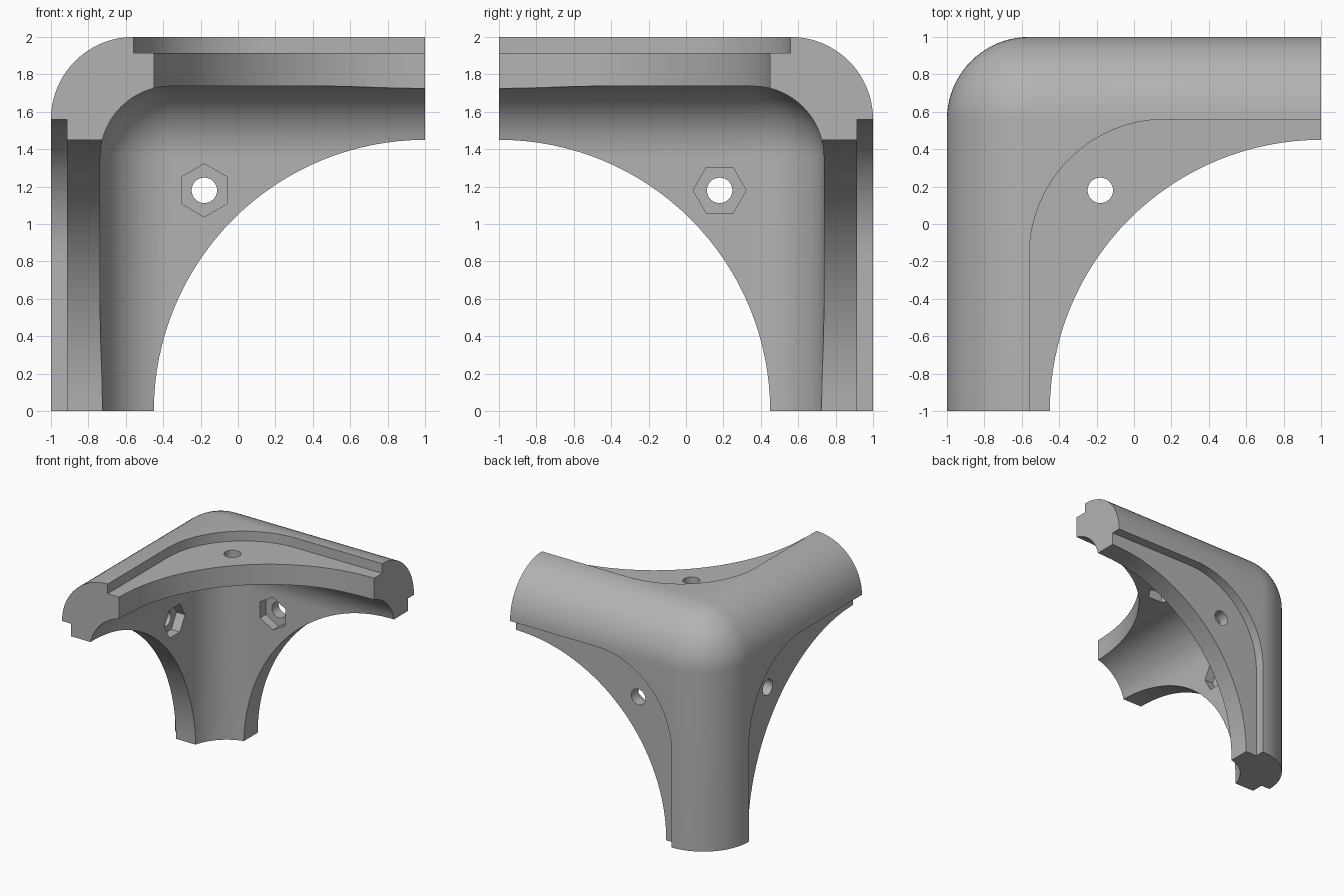
import bpy, bmesh
from math import cos, sin, pi, radians
from mathutils import Matrix, Vector

if "Cube" in bpy.data.objects:
    bpy.data.objects.remove(bpy.data.objects["Cube"], do_unlink=True)

# Plain grey plastic
grey = bpy.data.materials.new("grey plastic")
grey.use_nodes = True
grey.diffuse_color = (0.45, 0.45, 0.45, 1)
grey.node_tree.nodes["Principled BSDF"].inputs["Base Color"].default_value = grey.diffuse_color

# Working space: outer corner at the origin, legs along the positive axes
SIZE = 2.0
CYCLE = Matrix(((0, 0, 1), (1, 0, 0), (0, 1, 0))).to_4x4()
TURNS = [Matrix.Identity(4), CYCLE, CYCLE @ CYCLE]


def make_object(name, bm):
    bmesh.ops.recalc_face_normals(bm, faces=bm.faces)
    mesh = bpy.data.meshes.new(name)
    bm.to_mesh(mesh)
    bm.free()
    mesh.materials.append(grey)
    obj = bpy.data.objects.new(name, mesh)
    bpy.context.collection.objects.link(obj)
    return obj


def rounded_corner_box(name, start, end, radius):
    """Box whose three edges meeting at the low corner are rounded."""
    bm = bmesh.new()
    bmesh.ops.create_cube(bm, size=end - start)
    mid = (start + end) / 2
    bmesh.ops.translate(bm, verts=bm.verts, vec=(mid, mid, mid))
    corner = min(bm.verts, key=lambda v: sum(v.co))
    bmesh.ops.bevel(bm, geom=list(corner.link_edges), offset=radius, segments=20,
                    profile=0.5, affect='EDGES')
    return make_object(name, bm)


def prism(name, outline, low, high, turn):
    bm = bmesh.new()
    face = bm.faces.new([bm.verts.new((a, b, low)) for a, b in outline])
    new = bmesh.ops.extrude_face_region(bm, geom=[face])["geom"]
    bmesh.ops.translate(bm, vec=(0, 0, high - low),
                        verts=[g for g in new if isinstance(g, bmesh.types.BMVert)])
    bm.transform(turn)
    return make_object(name, bm)


def arc(centre, radius, start, sweep, count):
    return [(centre + radius * cos(start + sweep * i / count),
             centre + radius * sin(start + sweep * i / count)) for i in range(count + 1)]


def circle(centre, radius, count):
    return arc(centre, radius, 0, 2 * pi, count)[:-1]


def cut(target, cutter):
    cutter.hide_render = True
    mod = target.modifiers.new("cut", 'BOOLEAN')
    mod.operation, mod.solver, mod.object = 'DIFFERENCE', 'EXACT', cutter
    bpy.context.view_layer.objects.active = target
    bpy.ops.object.modifier_apply(modifier=mod.name)
    bpy.data.objects.remove(cutter, do_unlink=True)


# Rounded outer corner, hollowed from the inside
bracket = rounded_corner_box("corner_bracket", 0, SIZE, 0.44)
cut(bracket, rounded_corner_box("cavity", 0.263, 2.6, 0.38))

# Outline of the shallow panel recess, rounded near the corner
edge, bend = 0.44, 0.73
recess = arc(edge + bend, bend, pi, pi / 2, 24) + [(2.6, edge), (2.6, 2.6), (edge, 2.6)]

# Each of the three webs: arch, recess, bolt hole and nut pocket
for turn in TURNS:
    cut(bracket, prism("arch", circle(SIZE, 1.45, 128), -0.5, 2.5, turn))
    cut(bracket, prism("panel_recess", recess, -0.3, 0.085, turn))
    cut(bracket, prism("bolt_hole", circle(0.82, 0.068, 32), -0.3, 0.5, turn))
    cut(bracket, prism("nut_pocket", circle(0.82, 0.142, 6), 0.18, 0.5, turn))

# Stand the bracket up with its corner at the top, back and right
bracket.data.transform(Matrix.Translation(Vector((-1, 1, 2))) @ Matrix.Rotation(pi, 4, 'X'))
bpy.ops.object.select_all(action='DESELECT')
bracket.select_set(True)
bpy.context.view_layer.objects.active = bracket
bpy.ops.object.shade_smooth_by_angle(angle=radians(30))
